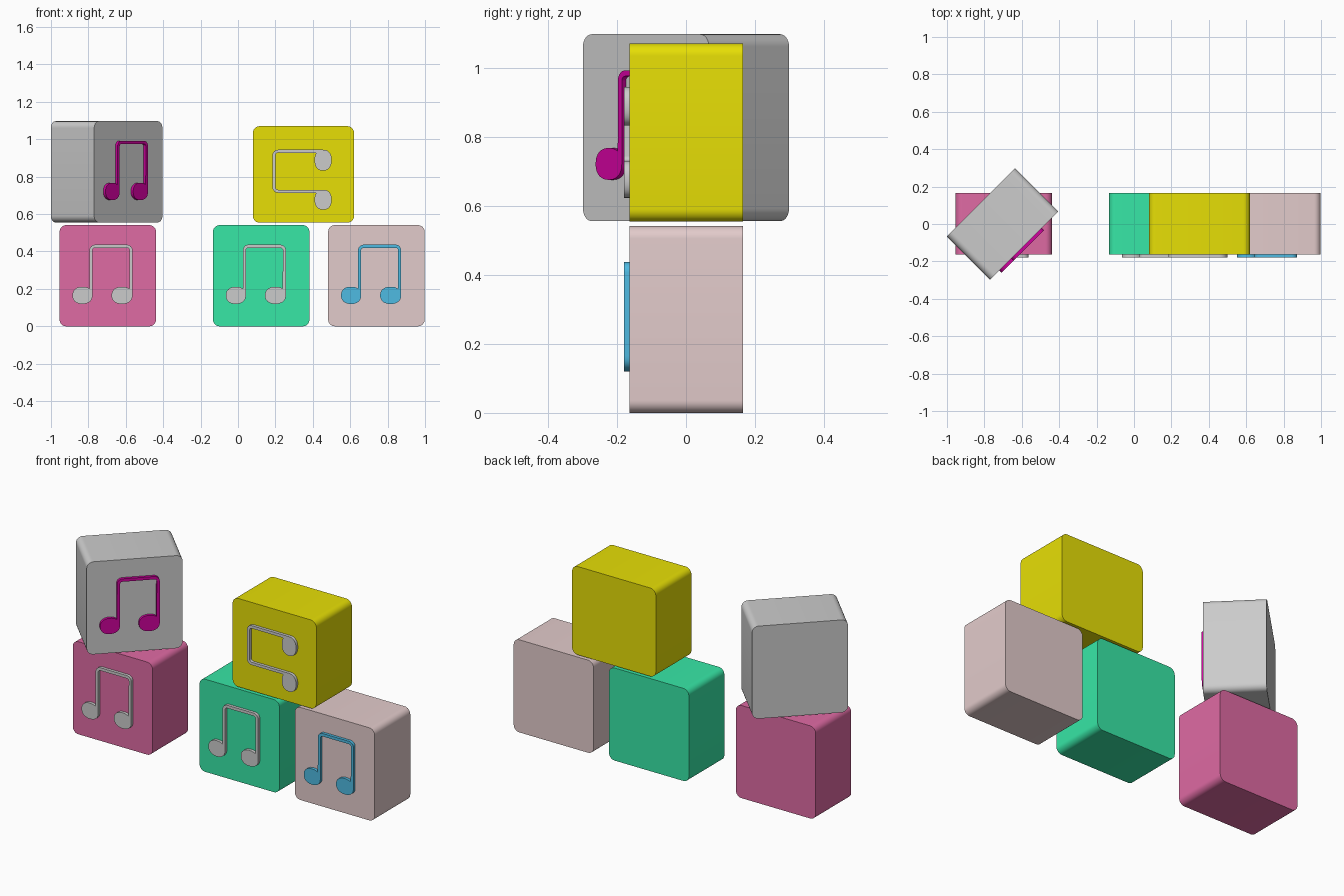
import bpy, bmesh
from math import sin, cos, pi, radians, copysign

if "Cube" in bpy.data.objects:
    bpy.data.objects.remove(bpy.data.objects["Cube"])

W, H, D, R = 0.516, 0.541, 0.328, 0.036   # block width, height, depth, corner radius
RELIEF = 0.017                            # how far the notes stand out


def arc(cx, cz, r, a0, a1, n=8):
    return [(cx + r * cos(radians(a0 + (a1 - a0) * i / n)),
             cz + r * sin(radians(a0 + (a1 - a0) * i / n))) for i in range(n + 1)]


def head(cx, cz, rx, rz, n=36, power=0.88):
    """Slightly squarish oval, open where the stem joins at upper right."""
    pts = []
    for i in range(n + 1):
        t = radians(49 + (360 - 49) * i / n)
        c, s = cos(t), sin(t)
        pts.append((cx + rx * copysign(abs(c) ** power, c),
                    cz + rz * copysign(abs(s) ** power, s)))
    return pts


def block_profile():
    x, z = W / 2 - R, H / 2 - R
    return (arc(x, z, R, 0, 90) + arc(-x, z, R, 90, 180)
            + arc(-x, -z, R, 180, 270) + arc(x, -z, R, 270, 360))


def note_profile():
    out_l, in_l, in_r, out_r = -0.098, -0.082, 0.116, 0.132
    top, under, ro, ri = 0.166, 0.149, 0.03, 0.014
    return (head(-0.1355, -0.105, 0.0535, 0.046)
            + arc(in_l + ri, under - ri, ri, 180, 90)
            + arc(in_r - ri, under - ri, ri, 90, 0)
            + head(0.076, -0.105, 0.056, 0.046)
            + arc(out_r - ro, top - ro, ro, 0, 90)
            + arc(out_l + ro, top - ro, ro, 90, 180))


def material(name, rgb):
    mat = bpy.data.materials.new(name)
    lin = [(c / 255) ** 2.2 for c in rgb]
    mat.diffuse_color = (*lin, 1)
    mat.use_nodes = True
    mat.node_tree.nodes["Principled BSDF"].inputs["Base Color"].default_value = mat.diffuse_color
    return mat


def extrude(name, profile, y0, y1, loc, rot, mat):
    """Extrude an outline in x/z from y0 (front) to y1 (back)."""
    bm = bmesh.new()
    face = bm.faces.new([bm.verts.new((x, y0, z)) for x, z in profile])
    res = bmesh.ops.extrude_face_region(bm, geom=[face], use_keep_orig=True)
    moved = [v for v in res["geom"] if isinstance(v, bmesh.types.BMVert)]
    bmesh.ops.translate(bm, verts=moved, vec=(0, y1 - y0, 0))
    bmesh.ops.remove_doubles(bm, verts=bm.verts, dist=1e-5)
    bmesh.ops.recalc_face_normals(bm, faces=bm.faces)
    mesh = bpy.data.meshes.new(name)
    bm.to_mesh(mesh)
    bm.free()
    obj = bpy.data.objects.new(name, mesh)
    bpy.context.collection.objects.link(obj)
    obj.location, obj.rotation_euler = loc, rot
    if mat:
        mesh.materials.append(mat)
    bpy.ops.object.select_all(action='DESELECT')
    obj.select_set(True)
    bpy.context.view_layer.objects.active = obj
    bpy.ops.object.shade_smooth_by_angle(angle=radians(35))
    return obj


# name, centre, rotation, block colour, note colour (None = grey)
LOW = H / 2
BLOCKS = [
    ("pink", (-0.696, 0.001, LOW), (0, 0, 0), (222, 106, 162), None),
    ("green", (0.124, 0.001, LOW), (0, 0, 0), (58, 230, 165), None),
    ("pale", (0.740, 0.001, LOW), (0, 0, 0), (226, 202, 202), (80, 185, 225)),
    ("yellow", (0.350, 0.001, 0.812), (0, -pi / 2, 0), (230, 222, 14), None),
    ("grey", (-0.7025, 0, 0.826), (0, 0, pi / 4), None, (205, 8, 155)),
]

for name, loc, rot, block_rgb, note_rgb in BLOCKS:
    block_mat = material(name + "_paint", block_rgb) if block_rgb else None
    note_mat = material(name + "_note_paint", note_rgb) if note_rgb else None
    # rounded block, then the raised note on its front
    block = extrude(name + "_block", block_profile(), -D / 2, D / 2, loc, rot, block_mat)
    extrude(name + "_music_note", note_profile(), -D / 2 - RELIEF, -D / 2 + 0.005, loc, rot, note_mat)
